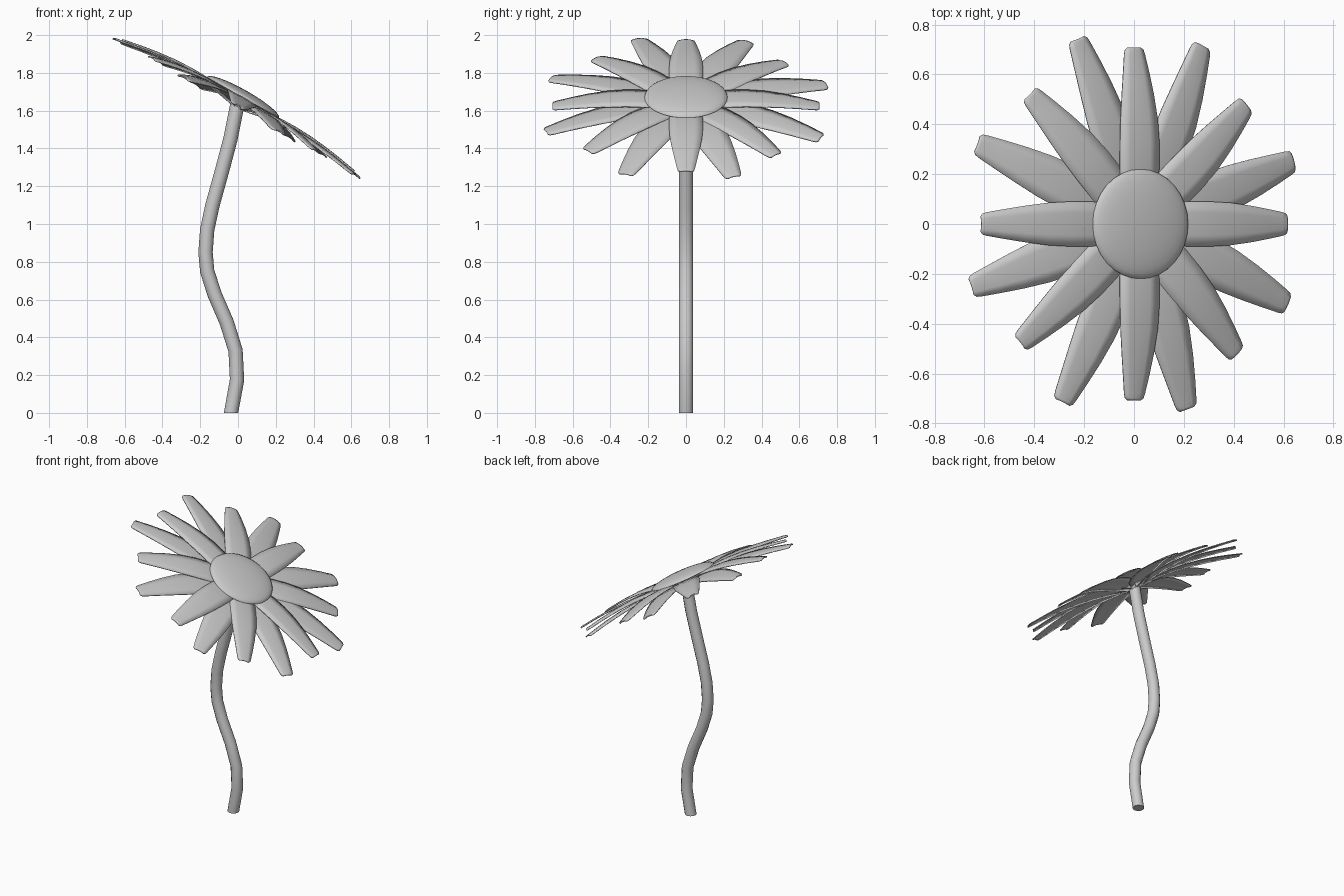
import bpy, bmesh
from math import radians, cos, sin, pi
from mathutils import Matrix, Vector

if "Cube" in bpy.data.objects:
    bpy.data.objects.remove(bpy.data.objects["Cube"])

# Flower head frame: tilted towards +x at the top of the stem
HEAD = Matrix.Translation((0, 0, 1.625)) @ Matrix.Rotation(radians(29.5), 4, 'Y')


def finish(bm, name, angle=40):
    bmesh.ops.recalc_face_normals(bm, faces=bm.faces)
    me = bpy.data.meshes.new(name)
    bm.to_mesh(me)
    bm.free()
    ob = bpy.data.objects.new(name, me)
    bpy.context.collection.objects.link(ob)
    bpy.ops.object.select_all(action='DESELECT')
    ob.select_set(True)
    bpy.context.view_layer.objects.active = ob
    bpy.ops.object.shade_smooth_by_angle(angle=radians(angle))
    return ob


# Stem: round tube swept along an S-shaped path in the xz plane
path = [(-0.037, 0), (-0.005, 0.175), (-0.013, 0.33), (-0.06, 0.48), (-0.125, 0.63),
        (-0.163, 0.75), (-0.172, 0.85), (-0.163, 0.97), (-0.135, 1.1), (-0.085, 1.28),
        (-0.04, 1.45), (-0.004, 1.63)]
pts = [Vector((x, 0, z)) for x, z in path]
bm = bmesh.new()
rings = []
for i, p in enumerate(pts):
    t = (pts[min(i + 1, len(pts) - 1)] - pts[max(i - 1, 0)]).normalized()
    if i == 0:
        t = Vector((0, 0, 1))
    side = Vector((t.z, 0, -t.x))
    rings.append([bm.verts.new(p + 0.038 * (side * cos(a) + Vector((0, sin(a), 0))))
                  for a in (2 * pi * k / 12 for k in range(12))])
for a, b in zip(rings, rings[1:]):
    for k in range(12):
        j = (k + 1) % 12
        bm.faces.new((a[k], a[j], b[j], b[k]))
bm.faces.new(rings[0])
bm.faces.new(rings[-1])
finish(bm, "stem")

# Flower centre: shallow dome
bm = bmesh.new()
bmesh.ops.create_uvsphere(bm, u_segments=32, v_segments=16, radius=1)
for v in bm.verts:
    v.co = Vector((v.co.x * 0.22, v.co.y * 0.22, v.co.z * (0.04 if v.co.z > 0 else 0.015) + 0.052))
bm.transform(HEAD)
finish(bm, "flower_centre", 60)

# Petal outline: distance from centre, half width, height
PETAL = [(0.03, 0.03, 0.015), (0.13, 0.078, 0.04), (0.22, 0.09, 0.05), (0.32, 0.09, 0.052),
         (0.42, 0.085, 0.047), (0.52, 0.073, 0.036), (0.61, 0.059, 0.022),
         (0.68, 0.047, 0.009), (0.698, 0.042, 0.006), (0.706, 0.031, 0.004)]


def petal(name, angle, length, width, drop, twist):
    bm = bmesh.new()
    rows = []
    for r, w, h in PETAL:
        row = []
        for u in (-1, -0.5, 0, 0.5, 1):
            z = h - drop - 0.006 * u * u + twist * u * w
            row.append(bm.verts.new((r * length, u * w * width, z)))
        rows.append(row)
    for a, b in zip(rows, rows[1:]):
        for k in range(4):
            bm.faces.new((a[k], a[k + 1], b[k + 1], b[k]))
    bm.transform(HEAD @ Matrix.Rotation(radians(angle), 4, 'Z'))
    ob = finish(bm, name)
    mod = ob.modifiers.new("thickness", 'SOLIDIFY')
    mod.thickness = 0.006
    mod.offset = 0


# Sixteen petals: a four-petal pattern repeated every quarter turn
for q in range(4):
    petal(f"upper_petal_{q}", 90 * q, 1.0, 1.0, 0.0, 0)
    petal(f"middle_petal_{q}", 90 * q + 42.5, 1.0, 1.0, 0.006, 0.0)
    petal(f"lower_petal_a_{q}", 90 * q + 18.8, 1.11, 1.05, 0.014, 0.06)
    petal(f"lower_petal_b_{q}", 90 * q + 65.8, 1.11, 1.05, 0.014, 0.06)
